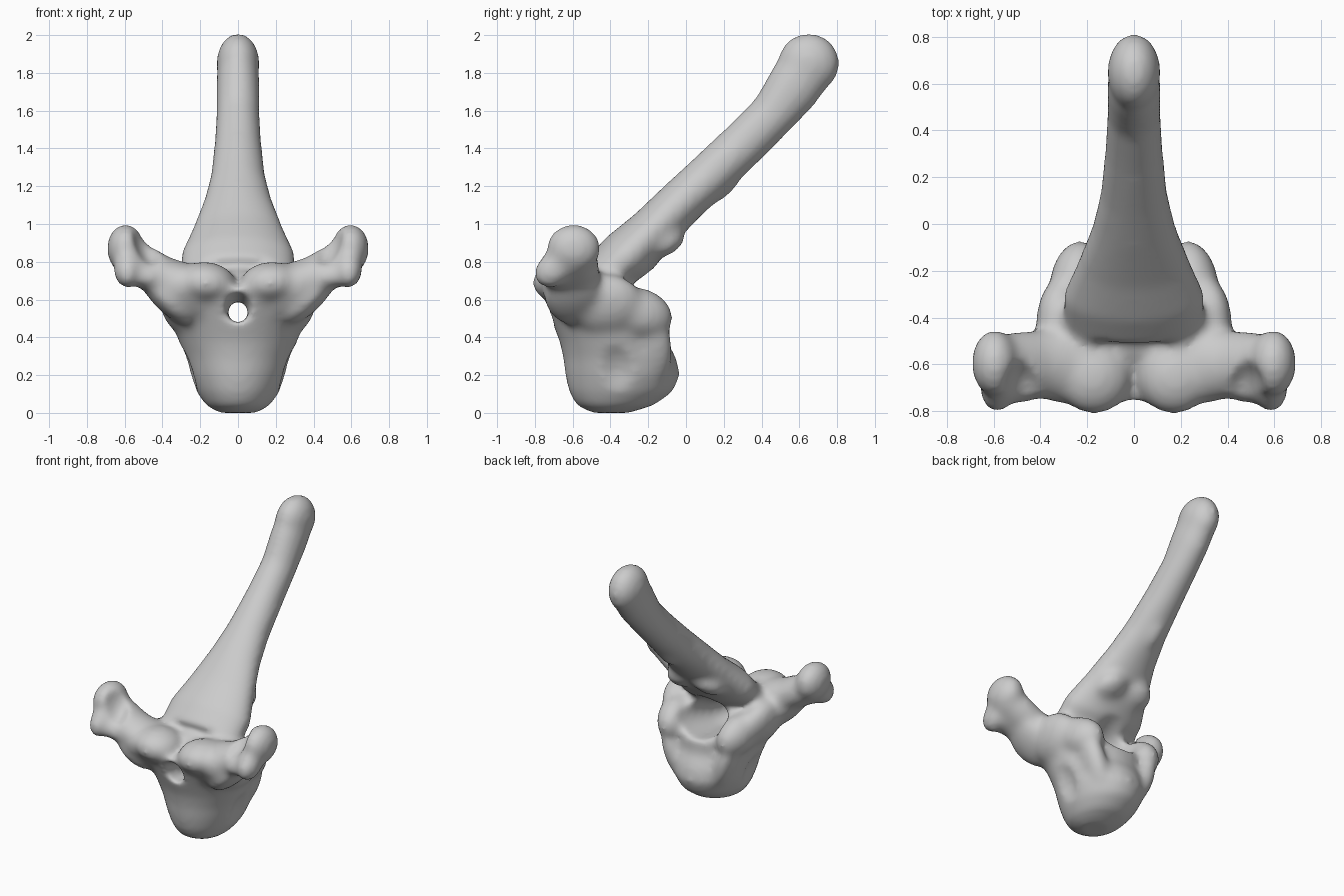
import bpy, bmesh, math
from mathutils import Vector, Matrix, Euler

if "Cube" in bpy.data.objects:
    bpy.data.objects.remove(bpy.data.objects["Cube"])

bone = bpy.data.materials.new("bone grey")
bone.use_nodes = True
bone.diffuse_color = (0.6, 0.6, 0.6, 1)
bone.node_tree.nodes["Principled BSDF"].inputs["Base Color"].default_value = (0.6, 0.6, 0.6, 1)


def to_object(name, bm):
    bmesh.ops.recalc_face_normals(bm, faces=bm.faces)
    mesh = bpy.data.meshes.new(name)
    bm.to_mesh(mesh)
    bm.free()
    obj = bpy.data.objects.new(name, mesh)
    bpy.context.collection.objects.link(obj)
    return obj


def blob(bm, loc, radii, rot=(0, 0, 0), mirrored=True):
    """Ellipsoid, optionally repeated on the other side."""
    for s in (1, -1) if mirrored else (1,):
        turn = Euler([math.radians(a) for a in (rot[0], rot[1] * s, rot[2] * s)])
        m = Matrix.LocRotScale(Vector((loc[0] * s, loc[1], loc[2])), turn, Vector(radii))
        bmesh.ops.create_uvsphere(bm, u_segments=24, v_segments=16, radius=1, matrix=m)


def loft(bm, rings, u, v, count=28):
    """Skin ellipses given as (centre, radius along u, radius along v)."""
    u, v = Vector(u).normalized(), Vector(v).normalized()
    loops = []
    for c, ru, rv in rings:
        angles = [2 * math.pi * i / count for i in range(count)]
        loops.append([bm.verts.new(Vector(c) + u * ru * math.cos(a) + v * rv * math.sin(a))
                      for a in angles])
    for a, b in zip(loops, loops[1:]):
        for i in range(count):
            j = (i + 1) % count
            bm.faces.new((a[i], a[j], b[j], b[i]))
    bm.faces.new(loops[0])
    bm.faces.new(loops[-1])


bm = bmesh.new()

# Vertebral body: z, front y, back y, half width
body = [(0.0, -0.5, -0.3, 0.1), (0.04, -0.58, -0.17, 0.17), (0.11, -0.62, -0.07, 0.22),
        (0.2, -0.64, -0.03, 0.26), (0.29, -0.65, -0.05, 0.285), (0.38, -0.67, -0.1, 0.315),
        (0.48, -0.71, -0.1, 0.35), (0.58, -0.75, -0.17, 0.38), (0.66, -0.77, -0.26, 0.36)]
loft(bm, [((0, (f + b) / 2, z), w, (b - f) / 2) for z, f, b, w in body], (1, 0, 0), (0, 1, 0))

# Rear rib facets, the ridges below them, and pedicles
blob(bm, (0.25, -0.24, 0.53), (0.11, 0.18, 0.13), (-20, 0, 12))
blob(bm, (0.2, -0.17, 0.33), (0.07, 0.1, 0.2), (0, 20, 0))
blob(bm, (0.3, -0.42, 0.57), (0.11, 0.2, 0.17), (0, 20, 0))

# Spinous process: y, z, half width, half thickness
spine = [(-0.43, 0.73, 0.3, 0.13), (-0.31, 0.83, 0.305, 0.15), (-0.18, 0.96, 0.245, 0.13),
         (-0.02, 1.12, 0.18, 0.125), (0.12, 1.25, 0.145, 0.125), (0.3, 1.42, 0.125, 0.125),
         (0.46, 1.58, 0.115, 0.125), (0.57, 1.73, 0.115, 0.15), (0.65, 1.84, 0.11, 0.15)]
loft(bm, [((0, y, z), w, t) for y, z, w, t in spine], (1, 0, 0), (0, -0.72, 0.69))
blob(bm, (0, 0.65, 1.85), (0.115, 0.165, 0.16), mirrored=False)

# Keel and lower articular flange under the spine
blob(bm, (0, 0.19, 1.2), (0.06, 0.13, 0.06), (42, 0, 0), mirrored=False)
blob(bm, (0.09, -0.14, 0.91), (0.13, 0.14, 0.085), (18, 15, 0))

# Front articular lobes
blob(bm, (0.17, -0.65, 0.69), (0.16, 0.165, 0.11), (0, -5, 0))

# Transverse processes: x, y, z, depth radius, height radius
wing = [(0.16, -0.57, 0.62, 0.16, 0.16), (0.3, -0.6, 0.67, 0.17, 0.13),
        (0.4, -0.6, 0.72, 0.145, 0.11), (0.5, -0.6, 0.78, 0.14, 0.11),
        (0.6, -0.6, 0.85, 0.12, 0.11)]
for s in (1, -1):
    loft(bm, [((x * s, y, z), d, h) for x, y, z, d, h in wing], (0, 1, 0), (-0.4 * s, 0, 0.9))
blob(bm, (0.595, -0.595, 0.87), (0.1, 0.145, 0.13))
blob(bm, (0.585, -0.7, 0.76), (0.075, 0.115, 0.09), (40, 0, 0))

# Webs joining the wings to the body
blob(bm, (0.375, -0.6, 0.61), (0.19, 0.15, 0.075), (0, -45, 0))
blob(bm, (0.49, -0.67, 0.72), (0.12, 0.1, 0.065), (0, -10, 0))

vertebra = to_object("vertebra", bm)

# Neural canal, widening to the rear
bm = bmesh.new()
canal = [(-1.0, 0.61, 0.1, 0.1), (-0.74, 0.56, 0.07, 0.08), (-0.6, 0.53, 0.053, 0.055),
         (-0.42, 0.545, 0.1, 0.09), (-0.2, 0.61, 0.17, 0.14), (0.1, 0.64, 0.2, 0.15)]
loft(bm, [((0, y, z), w, h) for y, z, w, h in canal], (1, 0, 0), (0, 0, 1))
canal_cutter = to_object("canal_cutter", bm)

# Hollow wing facets and the waist of the body
bm = bmesh.new()
blob(bm, (0.475, -0.76, 0.91), (0.08, 0.18, 0.14), (15, 15, 0))
blob(bm, (0.36, -0.37, 0.21), (0.13, 0.15, 0.2), (0, 20, 0))
hollow_cutter = to_object("hollow_cutter", bm)

# Roof of the canal between lobes and spine
bm = bmesh.new()
blob(bm, (0, -0.5, 0.69), (0.2, 0.13, 0.075), (20, 0, 0), mirrored=False)
canal_roof = to_object("canal_roof", bm)

# Fuse, carve and soften into one surface
bpy.ops.object.select_all(action='DESELECT')
bpy.context.view_layer.objects.active = vertebra
vertebra.select_set(True)


def apply_modifier(kind, **settings):
    mod = vertebra.modifiers.new(kind.lower(), kind)
    for key, value in settings.items():
        setattr(mod, key, value)
    bpy.ops.object.modifier_apply(modifier=mod.name)


apply_modifier('REMESH', mode='VOXEL', voxel_size=0.02)
for helper, operation in ((canal_cutter, 'DIFFERENCE'), (hollow_cutter, 'DIFFERENCE'),
                          (canal_roof, 'UNION')):
    helper.hide_render = True
    apply_modifier('BOOLEAN', operation=operation, object=helper, solver='EXACT')
    bpy.data.objects.remove(helper)
apply_modifier('REMESH', mode='VOXEL', voxel_size=0.018)
apply_modifier('SMOOTH', factor=0.5, iterations=16)

vertebra.data.materials.clear()
vertebra.data.materials.append(bone)
for face in vertebra.data.polygons:
    face.material_index = 0
bpy.ops.object.shade_smooth()
